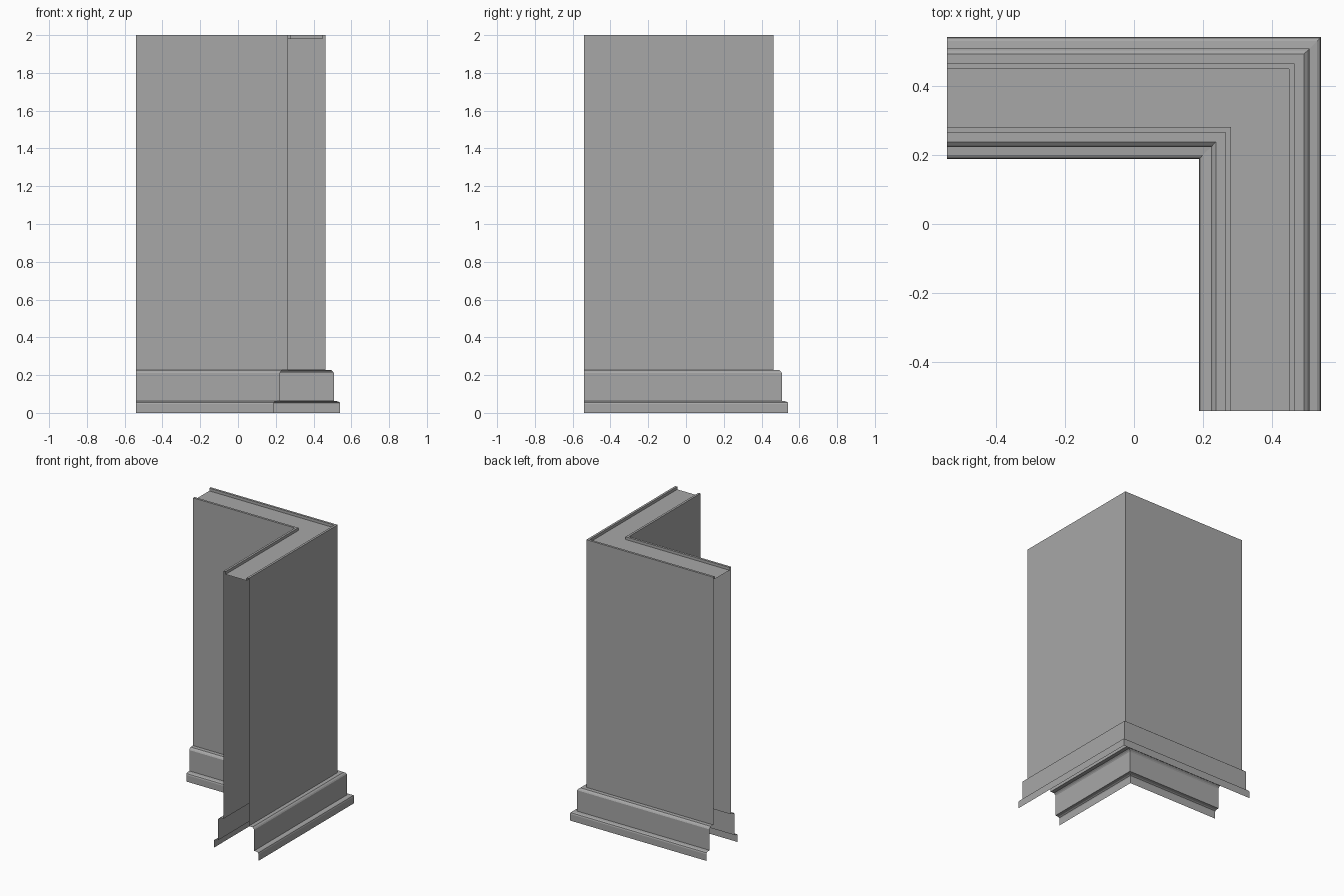
import bpy
import bmesh

cube = bpy.data.objects.get("Cube")
if cube:
    bpy.data.objects.remove(cube, do_unlink=True)

END = -0.541          # where both arms of the corner are cut off
INNER, OUTER = 0.265, 0.464
LIP, HEIGHT, RECESS = 0.016, 2.0, 1.98
SKIRT_TOP = 0.228

grey = bpy.data.materials.new("plain grey")
grey.use_nodes = True
colour = (0.39, 0.39, 0.39, 1)
grey.diffuse_color = colour
grey.node_tree.nodes["Principled BSDF"].inputs["Base Color"].default_value = colour


def sweep_corner(name, profile):
    """Sweep an open (position, height) profile round the mitred corner."""
    bm = bmesh.new()
    rows = []
    for p, z in profile:
        path = ((END, p), (p, p), (p, END))
        rows.append([bm.verts.new((x, y, z)) for x, y in path])
    for low, high in zip(rows, rows[1:]):
        for i in range(2):
            bm.faces.new((low[i], high[i], high[i + 1], low[i + 1]))
    mesh = bpy.data.meshes.new(name)
    bm.to_mesh(mesh)
    bm.free()
    mesh.materials.append(grey)
    obj = bpy.data.objects.new(name, mesh)
    bpy.context.collection.objects.link(obj)
    return obj


# Hollow wall with a shallow channel between two lips along the top
sweep_corner("corner_wall", [
    (OUTER, SKIRT_TOP), (OUTER, HEIGHT),
    (OUTER - LIP, HEIGHT), (OUTER - LIP, RECESS),
    (INNER + LIP, RECESS), (INNER + LIP, HEIGHT),
    (INNER, HEIGHT), (INNER, SKIRT_TOP),
])

# Skirting section: distance out from the wall, height
skirting = [
    (0.077, 0), (0.077, 0.047), (0.074, 0.056), (0.066, 0.061),
    (0.043, 0.063), (0.043, 0.212), (0.038, 0.22), (0.028, SKIRT_TOP),
    (0, SKIRT_TOP),
]
sweep_corner("outer_skirting", [(OUTER + d, z) for d, z in skirting])
sweep_corner("inner_skirting", [(INNER - d, z) for d, z in reversed(skirting)])
